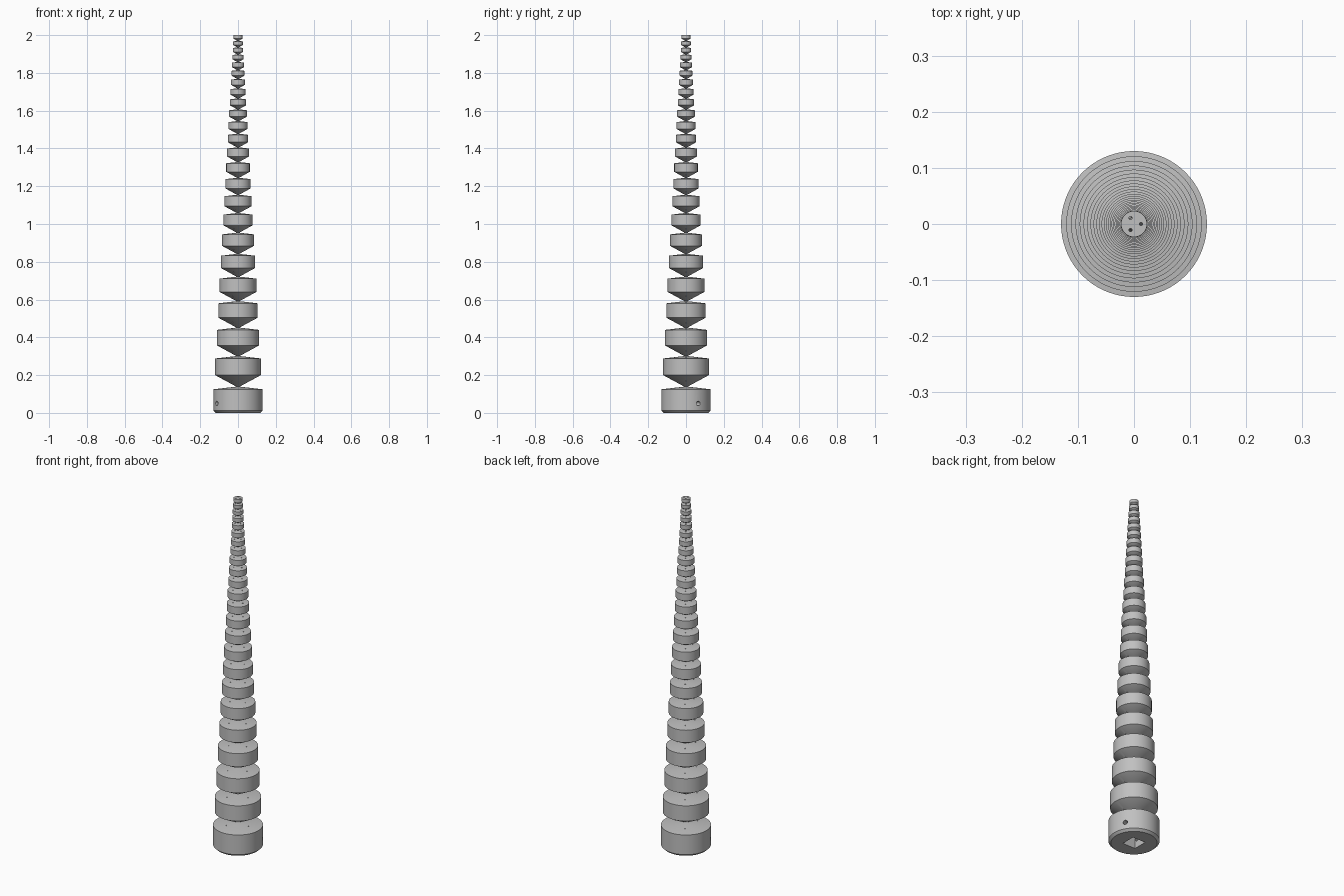
import bpy, bmesh, math
from mathutils import Matrix, Vector

cube = bpy.data.objects.get("Cube")
if cube:
    bpy.data.objects.remove(cube)

SIDES = 72
COUNT = 24
RATIO = 0.929        # each segment is this much smaller than the one below
RADIUS = 0.13
PITCH = 0.163
RIM_TOP = 0.125

grey = bpy.data.materials.new("light_grey")
grey.use_nodes = True
colour = (0.53, 0.53, 0.53, 1)
grey.diffuse_color = colour
grey.node_tree.nodes["Principled BSDF"].inputs["Base Color"].default_value = colour


def make_object(name, bm):
    mesh = bpy.data.meshes.new(name)
    bmesh.ops.recalc_face_normals(bm, faces=bm.faces)
    bm.to_mesh(mesh)
    bm.free()
    mesh.materials.append(grey)
    obj = bpy.data.objects.new(name, mesh)
    bpy.context.collection.objects.link(obj)
    return obj


def lathe(name, profile):
    """Closed solid of revolution from (radius, height) points."""
    bm = bmesh.new()
    rings = []
    for r, z in profile:
        rings.append([bm.verts.new((r * math.cos(math.tau * i / SIDES),
                                    r * math.sin(math.tau * i / SIDES), z))
                      for i in range(SIDES)])
    for low, high in zip(rings, rings[1:]):
        for i in range(SIDES):
            j = (i + 1) % SIDES
            bm.faces.new((low[i], low[j], high[j], high[i]))
    bm.faces.new(rings[0])
    bm.faces.new(rings[-1])
    return make_object(name, bm)


def add_rod(bm, start, end, radius, sides):
    start, end = Vector(start), Vector(end)
    axis = end - start
    matrix = Matrix.Translation((start + end) / 2) @ axis.to_track_quat('Z', 'Y').to_matrix().to_4x4()
    bmesh.ops.create_cone(bm, cap_ends=True, segments=sides, radius1=radius,
                          radius2=radius, depth=axis.length, matrix=matrix)


def cut(obj, cutter):
    bpy.context.view_layer.objects.active = obj
    mod = obj.modifiers.new("cut", 'BOOLEAN')
    mod.operation = 'DIFFERENCE'
    mod.solver = 'EXACT'
    mod.object = cutter
    bpy.ops.object.modifier_apply(modifier=mod.name)


# Stacked segments: a cone widening to a rim, then a shallow sloping top
segments = []
rim_top, waist_z = RIM_TOP, 0
for k in range(COUNT):
    scale = RATIO ** k
    r = RADIUS * scale
    waist = 0.003 + 0.006 * scale
    top_z = rim_top + 0.014 * scale
    if k == 0:
        profile = [(r * 0.9, 0), (r, 0.012)]
    else:
        profile = [(waist, waist_z), (r, rim_top - 0.095 * scale)]
    profile.append((r, rim_top))
    if k < COUNT - 1:
        profile.append((waist, top_z))
    else:
        profile[-1] = (r * 0.97, 2.0)
    segments.append(lathe("base_segment" if k == 0 else f"segment_{k + 1}", profile))
    waist_z = top_z
    rim_top += PITCH * scale

# Three cable channels that lean inward with the taper
bm = bmesh.new()
slope = RADIUS * (1 - RATIO) / PITCH
for i in range(3):
    a = math.tau * i / 3
    ends = []
    for z in (0.06, 2.05):
        d = 0.52 * (RADIUS - slope * (z - RIM_TOP))
        ends.append((d * math.cos(a), d * math.sin(a), z))
    add_rod(bm, ends[0], ends[1], 0.003, 10)
channels = make_object("channel_cutter", bm)

# Cross pin hole through the base
bm = bmesh.new()
a = math.radians(30)
p = Vector((math.cos(a), math.sin(a), 0)) * 0.2
up = Vector((0, 0, 0.05))
add_rod(bm, up - p, up + p, 0.012, 24)
pin = make_object("pin_cutter", bm)

# Square socket under the base
bm = bmesh.new()
bmesh.ops.create_cube(bm, size=1, matrix=Matrix.Translation((0, 0, 0.03)) @
                      Matrix.Diagonal((0.08, 0.08, 0.12, 1)))
socket = make_object("socket_cutter", bm)

for cutter in (channels, pin, socket):
    cutter.hide_render = True
for obj in segments:
    cut(obj, channels)
cut(segments[0], socket)
cut(segments[0], pin)
for cutter in (channels, pin, socket):
    bpy.data.objects.remove(cutter)

# Smooth rims with crisp edges
bpy.ops.object.select_all(action='DESELECT')
for obj in segments:
    obj.select_set(True)
bpy.context.view_layer.objects.active = segments[0]
bpy.ops.object.shade_smooth_by_angle(angle=math.radians(30))
